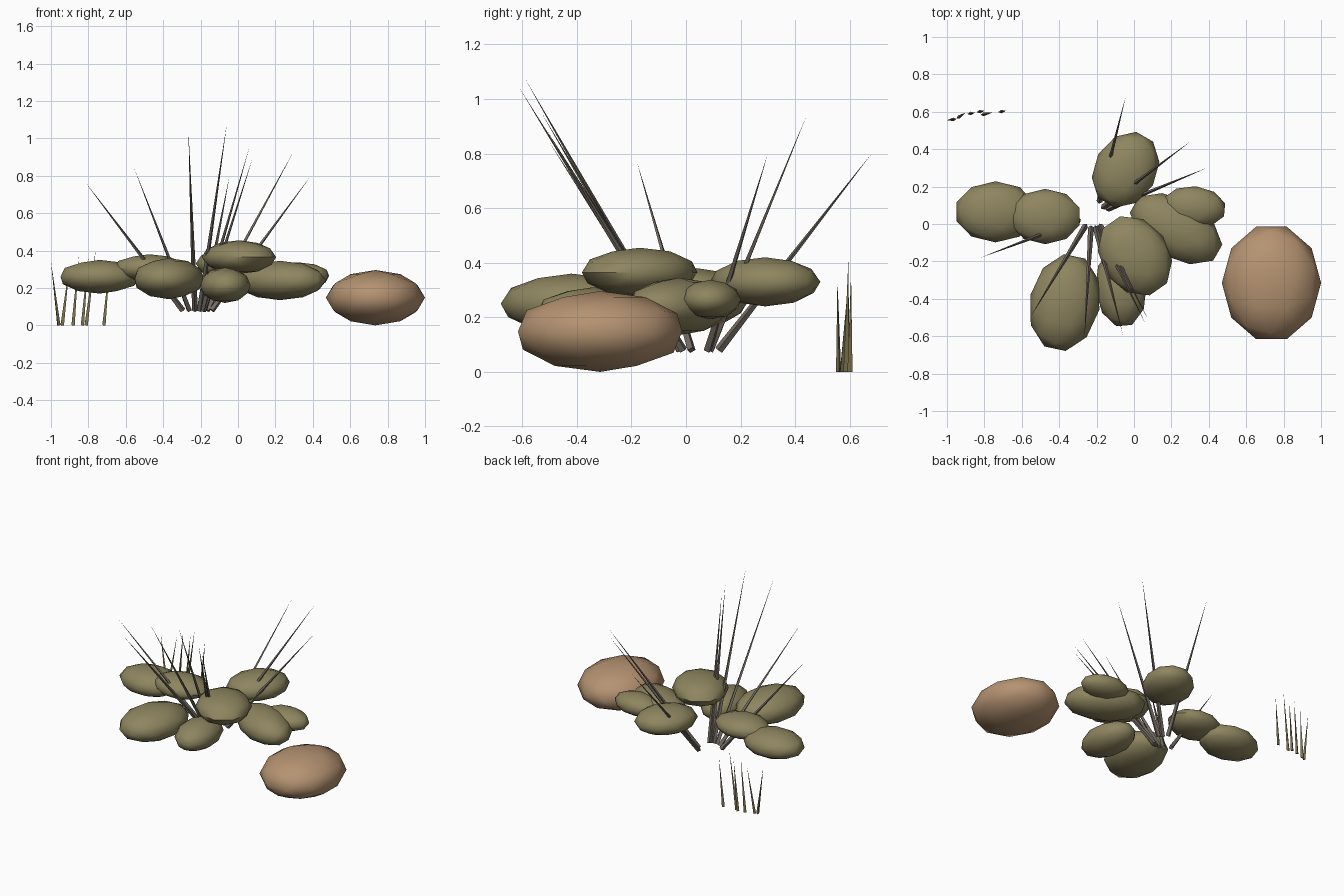
import bpy, math
from mathutils import Vector

cube = bpy.data.objects.get("Cube")
if cube:
    bpy.data.objects.remove(cube)


def material(name, rgb):
    m = bpy.data.materials.new(name)
    m.use_nodes = True
    m.diffuse_color = (*rgb, 1)
    m.node_tree.nodes["Principled BSDF"].inputs["Base Color"].default_value = (*rgb, 1)
    return m


olive = material("olive foliage", (0.27, 0.235, 0.115))
tan = material("tan stone", (0.46, 0.29, 0.165))
bark = material("grey brown stem", (0.17, 0.145, 0.12))
straw = material("dry grass", (0.2, 0.17, 0.075))


def pebble(name, centre, radii, yaw, mat):
    """Flattened low-poly ball, turned about the vertical axis."""
    bpy.ops.mesh.primitive_ico_sphere_add(subdivisions=2, radius=1, location=centre)
    ob = bpy.context.object
    ob.name = name
    ob.scale = (radii[0] * 1.02, radii[1] * 1.02, radii[2])
    ob.rotation_euler.z = math.radians(yaw)
    bpy.ops.object.transform_apply(location=False, rotation=True, scale=True)
    bpy.ops.object.shade_smooth_by_angle(angle=math.radians(40))
    ob.data.materials.append(mat)


def spike(name, base, tip, radius, sides, mat):
    """Thin cone from base to tip."""
    base, tip = Vector(base), Vector(tip)
    axis = tip - base
    bpy.ops.mesh.primitive_cone_add(vertices=sides, radius1=radius, radius2=0,
                                    depth=axis.length, location=(base + tip) / 2)
    ob = bpy.context.object
    ob.name = name
    ob.rotation_euler = axis.to_track_quat("Z", "Y").to_euler()
    ob.data.materials.append(mat)


# Foliage clumps: centre, radii, yaw
clumps = {
    "outer_right_clump": ((-0.74, 0.065, 0.26), (0.215, 0.16, 0.09), 0),
    "inner_right_clump": ((-0.475, 0.04, 0.305), (0.19, 0.145, 0.075), 0),
    "front_right_clump": ((-0.37, -0.42, 0.25), (0.26, 0.185, 0.11), 78),
    "front_low_clump": ((-0.07, -0.34, 0.215), (0.21, 0.135, 0.095), 95),
    "top_clump": ((0.005, -0.17, 0.365), (0.225, 0.18, 0.09), -55),
    "left_clump": ((0.225, -0.025, 0.24), (0.265, 0.155, 0.105), -30),
    "outer_left_clump": ((0.32, 0.09, 0.265), (0.17, 0.11, 0.072), -5),
    "back_clump": ((-0.045, 0.29, 0.33), (0.21, 0.165, 0.09), 60),
}
for name, (centre, radii, yaw) in clumps.items():
    pebble(name, centre, radii, yaw, olive)

# Stone on the ground
pebble("stone", (0.735, -0.315, 0.148), (0.31, 0.26, 0.148), 90, tan)

# Long stems radiating from the middle: base x, base y, tip
stems = [
    (-0.295, 0.02, (-0.82, -0.18, 0.77)),
    (-0.26, -0.01, (-0.555, -0.5, 0.84)),
    (-0.23, -0.02, (-0.265, -0.61, 1.04)),
    (-0.205, -0.02, (-0.06, -0.59, 1.075)),
    (-0.19, -0.02, (0.06, -0.53, 0.95)),
    (-0.18, -0.01, (0.075, -0.51, 0.885)),
    (-0.185, 0.12, (-0.045, 0.68, 0.8)),
    (-0.165, 0.09, (0.3, 0.44, 0.935)),
    (-0.14, 0.08, (0.39, 0.3, 0.8)),
]
for i, (x, y, tip) in enumerate(stems, 1):
    spike(f"stem_{i}", (x, y, 0.08), tip, 0.016, 4, bark)

# Tuft of short grass blades: base x, base y, tip
blades = [
    (-0.96, 0.56, (-1.0, 0.555, 0.34)),
    (-0.94, 0.57, (-0.9, 0.595, 0.33)),
    (-0.88, 0.59, (-0.85, 0.595, 0.38)),
    (-0.83, 0.6, (-0.8, 0.605, 0.36)),
    (-0.81, 0.585, (-0.76, 0.595, 0.41)),
    (-0.715, 0.6, (-0.685, 0.605, 0.34)),
]
for i, (x, y, tip) in enumerate(blades, 1):
    spike(f"grass_blade_{i}", (x, y, 0), tip, 0.011, 3, straw)
